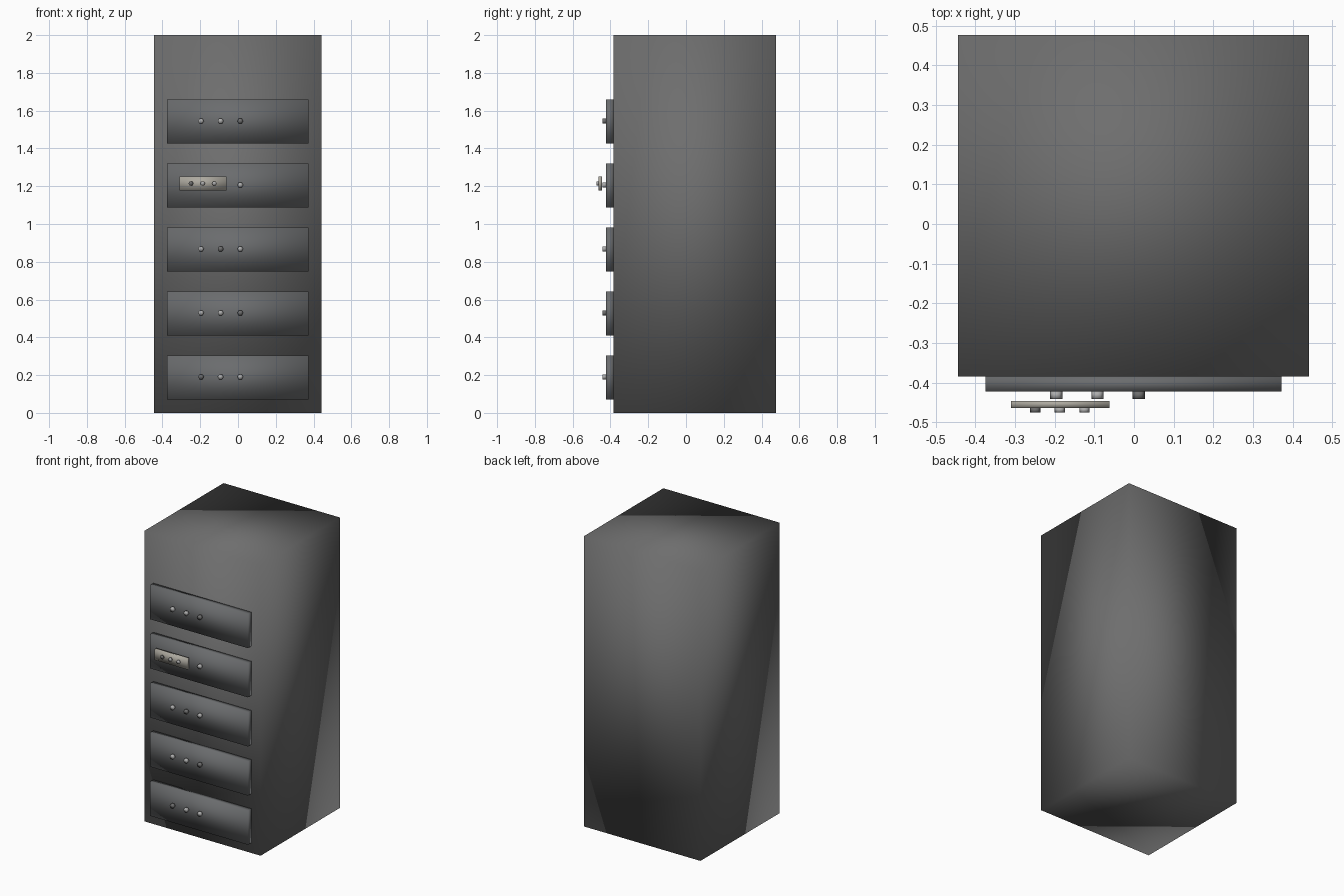
import bpy, bmesh, math

if "Cube" in bpy.data.objects:
    bpy.data.objects.remove(bpy.data.objects["Cube"], do_unlink=True)


def material(name, rgb):
    m = bpy.data.materials.new(name)
    m.use_nodes = True
    colour = (*rgb, 1)
    m.diffuse_color = colour
    m.node_tree.nodes["Principled BSDF"].inputs["Base Color"].default_value = colour
    return m


dark = material("dark grey", (0.155, 0.155, 0.155))
slate = material("slate grey", (0.145, 0.15, 0.155))
light = material("light grey", (0.42, 0.42, 0.42))
beige = material("warm grey", (0.42, 0.40, 0.35))


def prism(name, outline, y0, y1, mat):
    """Extrude an x-z outline from y0 (front) to y1 (back), softly shaded."""
    bm = bmesh.new()
    face = bm.faces.new([bm.verts.new((x, y0, z)) for x, z in outline])
    ext = bmesh.ops.extrude_face_region(bm, geom=[face], use_keep_orig=True)
    moved = [v for v in ext["geom"] if isinstance(v, bmesh.types.BMVert)]
    bmesh.ops.translate(bm, verts=moved, vec=(0, y1 - y0, 0))
    bmesh.ops.recalc_face_normals(bm, faces=bm.faces)
    for f in bm.faces:
        f.smooth = True
    mesh = bpy.data.meshes.new(name)
    bm.to_mesh(mesh)
    bm.free()
    mesh.materials.append(mat)
    obj = bpy.data.objects.new(name, mesh)
    bpy.context.collection.objects.link(obj)
    return obj


def box(name, x0, x1, z0, z1, y0, y1, mat):
    return prism(name, [(x0, z0), (x1, z0), (x1, z1), (x0, z1)], y0, y1, mat)


def button(name, x, z, r, y0, y1, mat):
    ring = [math.radians(60 * k) for k in range(6)]
    return prism(name, [(x + r * math.cos(a), z + r * math.sin(a)) for a in ring],
                 y0, y1, mat)


# Cabinet body
box("cabinet", -0.444, 0.442, 0, 2, -0.385, 0.477, dark)

# Five front panels with three buttons each, one of them dark
dark_button = [0, 2, 1, 0, 2]
for row in range(5):
    z = 0.188 + 0.3385 * row
    box(f"panel_{row + 1}", -0.375, 0.372, z - 0.117, z + 0.117, -0.423, -0.385, slate)
    for i in range(3):
        mat = dark if i == dark_button[row] else light
        if row == 3:
            mat = light if i else dark
        button(f"button_{row + 1}_{i + 1}", -0.196 + 0.104 * i, z + 0.003, 0.0155,
               -0.441, -0.423, mat)

# Raised control plate in front of the fourth panel, with its own buttons
box("control_plate", -0.31, -0.062, 1.177, 1.252, -0.464, -0.446, beige)
for i in range(3):
    button(f"plate_button_{i + 1}", -0.249 + 0.062 * i, 1.215, 0.013,
           -0.475, -0.464, light if i else dark)
